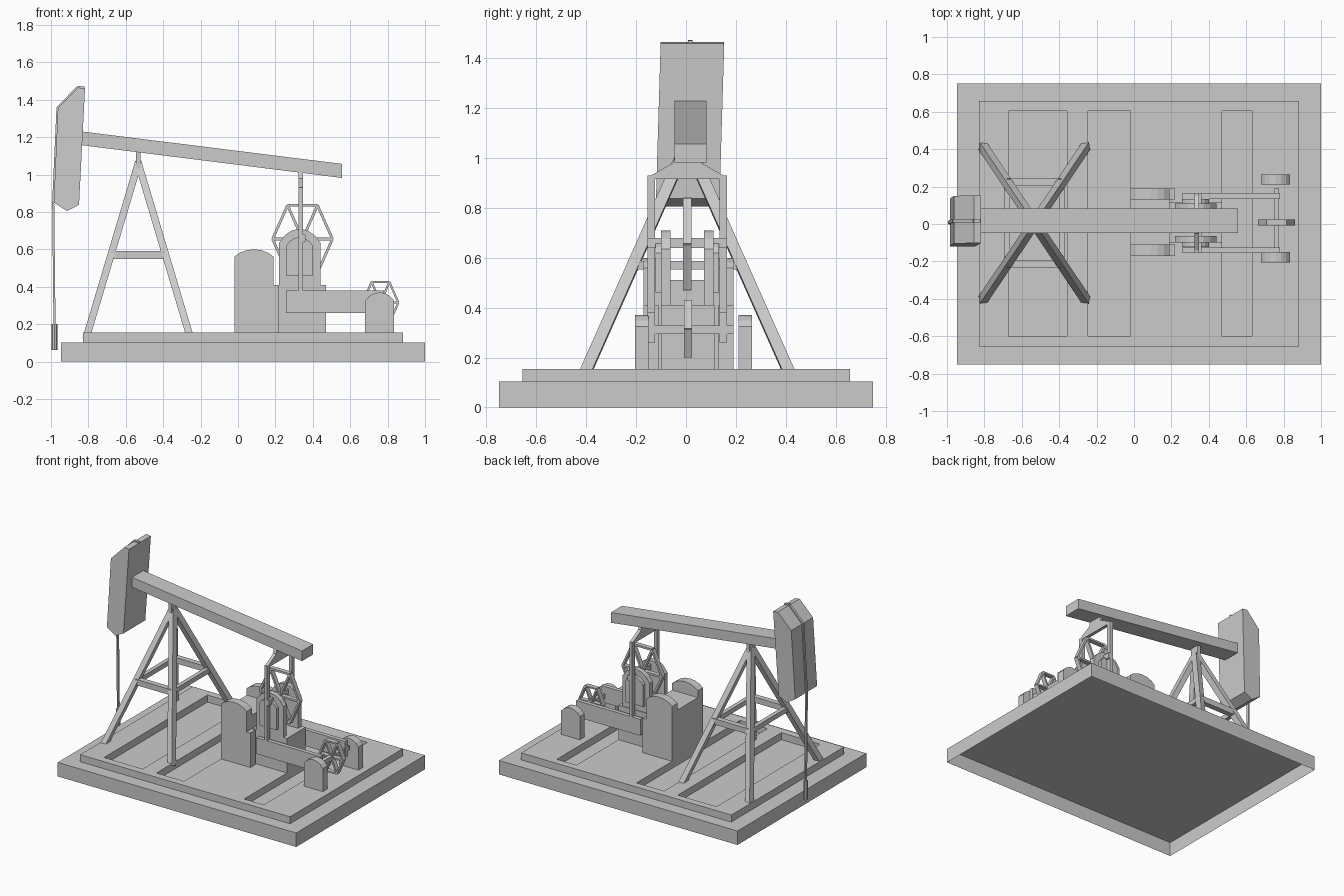
import bpy, bmesh, math
from mathutils import Vector, Matrix

if "Cube" in bpy.data.objects:
    bpy.data.objects.remove(bpy.data.objects["Cube"])


def finish(name, bm):
    bmesh.ops.recalc_face_normals(bm, faces=bm.faces)
    me = bpy.data.meshes.new(name)
    bm.to_mesh(me)
    bm.free()
    ob = bpy.data.objects.new(name, me)
    bpy.context.collection.objects.link(ob)
    return ob


def box(name, x0, x1, y0, y1, z0, z1, open_bottom=False):
    bm = bmesh.new()
    m = Matrix.Translation(((x0 + x1) / 2, (y0 + y1) / 2, (z0 + z1) / 2)) @ \
        Matrix.Diagonal((x1 - x0, y1 - y0, z1 - z0, 1))
    bmesh.ops.create_cube(bm, size=1, matrix=m)
    if open_bottom:
        low = min(bm.faces, key=lambda f: f.calc_center_median().z)
        bmesh.ops.delete(bm, geom=[low], context="FACES_ONLY")
    return finish(name, bm)


def prism(name, pts, a, b, axis="y"):
    """Extrude a side profile (u, z) along y, or along x."""
    def place(u, z, d):
        return (u, d, z) if axis == "y" else (d, u, z)
    bm = bmesh.new()
    lo = [bm.verts.new(place(u, z, a)) for u, z in pts]
    hi = [bm.verts.new(place(u, z, b)) for u, z in pts]
    bm.faces.new(lo)
    bm.faces.new(hi[::-1])
    for i in range(len(pts)):
        j = (i + 1) % len(pts)
        bm.faces.new((lo[i], lo[j], hi[j], hi[i]))
    return finish(name, bm)


def add_bar(bm, p, q, w, d):
    """Square bar from p to q: w wide in the side plane, d deep along y."""
    p, q = Vector(p), Vector(q)
    z = (q - p).normalized()
    ref = Vector((0, 1, 0)) if abs(z.y) < 0.9 else Vector((1, 0, 0))
    x = ref.cross(z).normalized()
    y = z.cross(x)
    rot = Matrix((x, y, z)).transposed().to_4x4()
    m = Matrix.Translation((p + q) / 2) @ rot @ Matrix.Diagonal((w, d, (q - p).length, 1))
    bmesh.ops.create_cube(bm, size=1, matrix=m)


def bars(name, segs, w, d):
    bm = bmesh.new()
    for p, q in segs:
        add_bar(bm, p, q, w, d)
    return finish(name, bm)


def arch(x0, x1, z_spring, z_top, n=6):
    """Arc points from right to left."""
    c, r, h = (x0 + x1) / 2, (x1 - x0) / 2, z_top - z_spring
    a0 = math.radians(35)          # shallow segment of a circle
    pts = []
    for i in range(n + 1):
        a = a0 + (math.pi - 2 * a0) * i / n
        pts.append((c + r * math.cos(a) / math.cos(a0),
                    z_spring + h * (math.sin(a) - math.sin(a0)) / (1 - math.sin(a0))))
    return pts


# Base slab (hollow underneath) and slotted platform
box("base_slab", -0.945, 1.0, -0.75, 0.75, 0, 0.103, open_bottom=True)
platform = box("platform", -0.83, 0.883, -0.655, 0.658, 0.103, 0.155)
for x0, x1 in ((-0.672, -0.357), (-0.245, -0.02), (0.47, 0.63)):
    cutter = box("slot_cutter", x0, x1, -0.60, 0.605, 0.05, 0.25)
    cutter.hide_render = True
    mod = platform.modifiers.new("slot", "BOOLEAN")
    mod.object, mod.operation, mod.solver = cutter, "DIFFERENCE", "EXACT"
    bpy.context.view_layer.objects.active = platform
    bpy.ops.object.modifier_apply(modifier=mod.name)
    bpy.data.objects.remove(cutter)

# Support tower: four leaning legs, braces and a top post
CX, CY = -0.533, 0.005
Z0, Z1 = 0.155, 1.06


def leg_point(sx, sy, z):
    t = 1 - (z - Z0) / (Z1 - Z0)
    return (CX + sx * 0.27 * t, CY + sy * 0.402 * t, z)


corners = [(-1, -1), (1, -1), (1, 1), (-1, 1)]
bars("tower_legs", [(leg_point(*c, 0.132), leg_point(*c, Z1)) for c in corners], 0.038, 0.046)
bars("tower_braces_side", [(leg_point(-1, s, 0.57), leg_point(1, s, 0.57)) for s in (-1, 1)],
     0.042, 0.04)
bars("tower_braces_end", [(leg_point(s, -1, 0.57), leg_point(s, 1, 0.57)) for s in (-1, 1)],
     0.035, 0.03)
box("tower_post", -0.546, -0.52, -0.03, 0.04, 1.0, 1.15)

# Walking beam
prism("walking_beam", [(-0.86, 1.16), (0.555, 0.982), (0.555, 1.057), (-0.85, 1.232)],
      -0.047, 0.083)

# Head, leaning very slightly sideways, with the cable running over its front
head = prism("beam_head", [(-0.963, 1.355), (-0.856, 1.465), (-0.818, 1.46), (-0.85, 0.838),
                           (-0.914, 0.805), (-0.985, 0.85)], -0.12, 0.135)
for v in head.data.vertices:
    v.co.y += 0.018 * (v.co.z - 0.85) / 0.6
path = [(-0.82, 0.018, 1.465), (-0.857, 0.018, 1.468), (-0.965, 0.017, 1.357),
        (-0.988, 0.008, 0.85), (-0.981, 0.008, 0.19)]
bars("cable", list(zip(path, path[1:])), 0.011, 0.018)
bm = bmesh.new()
bmesh.ops.create_cone(bm, cap_ends=True, segments=8, radius1=0.015, radius2=0.015, depth=0.14,
                      matrix=Matrix.Translation((-0.981, 0.008, 0.132)))
finish("polished_rod", bm)

# Engine housing with arched end plates
housing = [(-0.02, 0.15), (0.22, 0.15), (0.22, 0.41), (0.19, 0.41)] + arch(-0.02, 0.19, 0.56, 0.6)
for name, y0, y1 in (("front", -0.17, -0.11), ("back", 0.13, 0.19)):
    prism("housing_plate_" + name, housing, y0, y1)
box("housing_core", -0.02, 0.19, -0.115, 0.135, 0.15, 0.51)
box("gearbox", 0.185, 0.47, -0.10, 0.115, 0.15, 0.41)

# Bearing towers, crank arms, connecting rods and pillow blocks, mirrored front to back
tower = [(0.22, 0.40), (0.44, 0.40)] + arch(0.22, 0.44, 0.635, 0.71)
collar = [(0.257, 0.46), (0.40, 0.46)] + arch(0.257, 0.40, 0.62, 0.665)
pillow = [(0.68, 0.15), (0.835, 0.15)] + arch(0.68, 0.835, 0.325, 0.37)
for name, s in (("front", -1), ("back", 1)):
    def span(a, b, c=0.005):
        return sorted((c + s * a, c + s * b))
    prism("bearing_tower_" + name, tower, *span(0.068, 0.105))
    prism("bearing_collar_" + name, collar, *span(0.10, 0.128))
    box("crank_arm_" + name, 0.257, 0.78, *span(0.13, 0.16), 0.26, 0.38)
    box("connecting_rod_" + name, 0.323, 0.347, *span(0.13, 0.16), 0.37, 0.93)
    prism("pillow_block_" + name, pillow, *span(0.18, 0.235, 0.03))

# Yoke hanging the rods from the beam
prism("yoke", [(-0.155, 0.915), (-0.155, 0.922), (-0.052, 0.98), (-0.04, 1.03), (0.05, 1.03),
               (0.062, 0.98), (0.165, 0.922), (0.165, 0.915)], 0.323, 0.347, "x")

# Axles
box("main_axle", 0.33, 0.36, -0.155, 0.165, 0.64, 0.68)
box("rear_axle", 0.748, 0.775, -0.15, 0.19, 0.295, 0.328)

# Hexagonal spoked wheels
for name, cx, cy, cz, rx, rz, w in (("main_wheel", 0.345, 0.005, 0.655, 0.16, 0.208, 0.014),
                                    ("rear_wheel", 0.762, 0.008, 0.315, 0.095, 0.128, 0.011)):
    rim = [(cx + rx * math.cos(math.pi / 3 * k), cy, cz + rz * math.sin(math.pi / 3 * k))
           for k in range(6)]
    segs = [(rim[k], rim[(k + 1) % 6]) for k in range(6)]
    segs += [((cx, cy, cz), v) for v in rim]
    bars(name, segs, w, 0.034)
